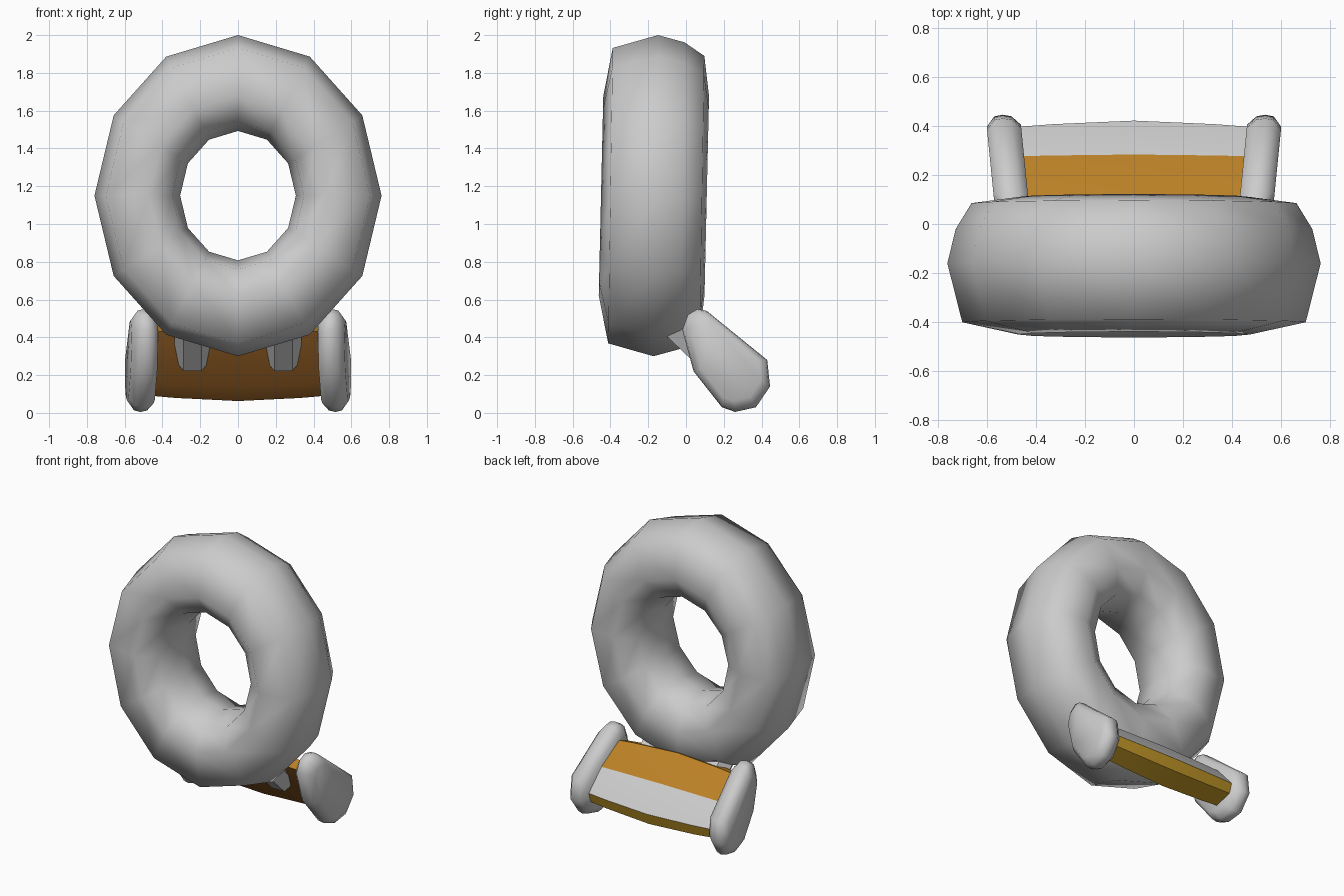
import bpy, bmesh
from math import sin, cos, pi
from mathutils import Vector

if "Cube" in bpy.data.objects:
    bpy.data.objects.remove(bpy.data.objects["Cube"])


def loft(name, rings, closed=False, angle=None):
    """Skin a list of point rings; cap the ends unless the path is closed."""
    bm = bmesh.new()
    vs = [[bm.verts.new(p) for p in r] for r in rings]
    n = len(vs[0])
    for i in range(len(vs) if closed else len(vs) - 1):
        a, b = vs[i], vs[(i + 1) % len(vs)]
        for j in range(n):
            k = (j + 1) % n
            bm.faces.new((a[j], a[k], b[k], b[j]))
    if not closed:
        bm.faces.new(vs[0])
        bm.faces.new(vs[-1])
    bmesh.ops.recalc_face_normals(bm, faces=bm.faces[:])
    me = bpy.data.meshes.new(name)
    bm.to_mesh(me)
    bm.free()
    ob = bpy.data.objects.new(name, me)
    bpy.context.collection.objects.link(ob)
    bpy.context.view_layer.objects.active = ob
    ob.select_set(True)
    if angle is None:
        bpy.ops.object.shade_smooth()
    else:
        bpy.ops.object.shade_smooth_by_angle(angle=angle)
    ob.select_set(False)
    return ob


def paint(ob, name, color):
    m = bpy.data.materials.new(name)
    m.diffuse_color = (*color, 1)
    m.use_nodes = True
    m.node_tree.nodes["Principled BSDF"].inputs["Base Color"].default_value = m.diffuse_color
    ob.data.materials.append(m)


# Oval ring: (y, radius fraction) section swept round twelve sides
section = [(-0.16, 1.0), (-0.40, 0.92), (-0.45, 0.62), (-0.36, 0.46), (-0.16, 0.403),
           (0.03, 0.45), (0.11, 0.62), (0.085, 0.87), (-0.02, 0.955)]
rings = []
for i in range(12):
    a = i * pi / 6
    rings.append([(0.76 * r * sin(a), y + 0.012 * cos(a), 1.15 + 0.85 * r * cos(a))
                  for y, r in section])
loft("ring", rings, closed=True)

# Curved crossbar: tilted section, bulging toward the middle
bar = [(0.02, 0.44), (0.10, 0.47), (0.28, 0.34), (0.41, 0.19),
       (0.39, 0.12), (0.27, 0.075), (0.18, 0.15)]
cy, cz = 0.23, 0.28
rings = []
for x, s in ((-0.47, 0.92), (-0.33, 0.98), (0, 1.06), (0.33, 0.98), (0.47, 0.92)):
    rings.append([(x, cy + (y - cy) * s, cz + (z - cz) * s) for y, z in bar])
crossbar = loft("crossbar", rings, angle=0.5)
paint(crossbar, "brown_orange", (0.34, 0.13, 0.02))
paint(crossbar, "gold", (0.52, 0.30, 0.02))
paint(crossbar, "orange", (0.50, 0.22, 0.02))
paint(crossbar, "grey_band", (0.8, 0.8, 0.8))
strip_colors = [2, 2, 3, 1, 1, 0, 0]
for p in crossbar.data.polygons[:28]:
    p.material_index = strip_colors[p.index % 7]

# Rounded side plates and short struts, mirrored left and right
plate = [(0.06, 0.55), (0.11, 0.54), (0.43, 0.28), (0.445, 0.14), (0.37, 0.03),
         (0.26, 0.005), (0.19, 0.03), (0.04, 0.22), (-0.02, 0.44), (0.01, 0.52)]
py, pz = 0.22, 0.27
for side, word in ((1, "right"), (-1, "left")):
    rings = []
    for dx, s in ((-0.07, 0.82), (-0.035, 0.97), (0, 1), (0.035, 0.97), (0.07, 0.78)):
        ring = []
        for y, z in plate:
            yy, zz = py + (y - py) * s, pz + (z - pz) * s
            ring.append((side * (0.51 + dx + 0.1 * (yy - 0.2)), yy, zz))
        rings.append(ring)
    loft("side_plate_" + word, rings, angle=1.0)

    # Six-sided strut joining ring and crossbar
    across, up = Vector((side, 0, 0)), Vector((0, 0.7071, 0.7071))
    rings = []
    for c in ((0.24, -0.04, 0.46), (0.24, 0.15, 0.28)):
        base = Vector((c[0] * side, c[1], c[2]))
        rings.append([base + 0.095 * (cos(k * pi / 3) * across + sin(k * pi / 3) * up)
                      for k in range(6)])
    loft("strut_" + word, rings, angle=0.5)
